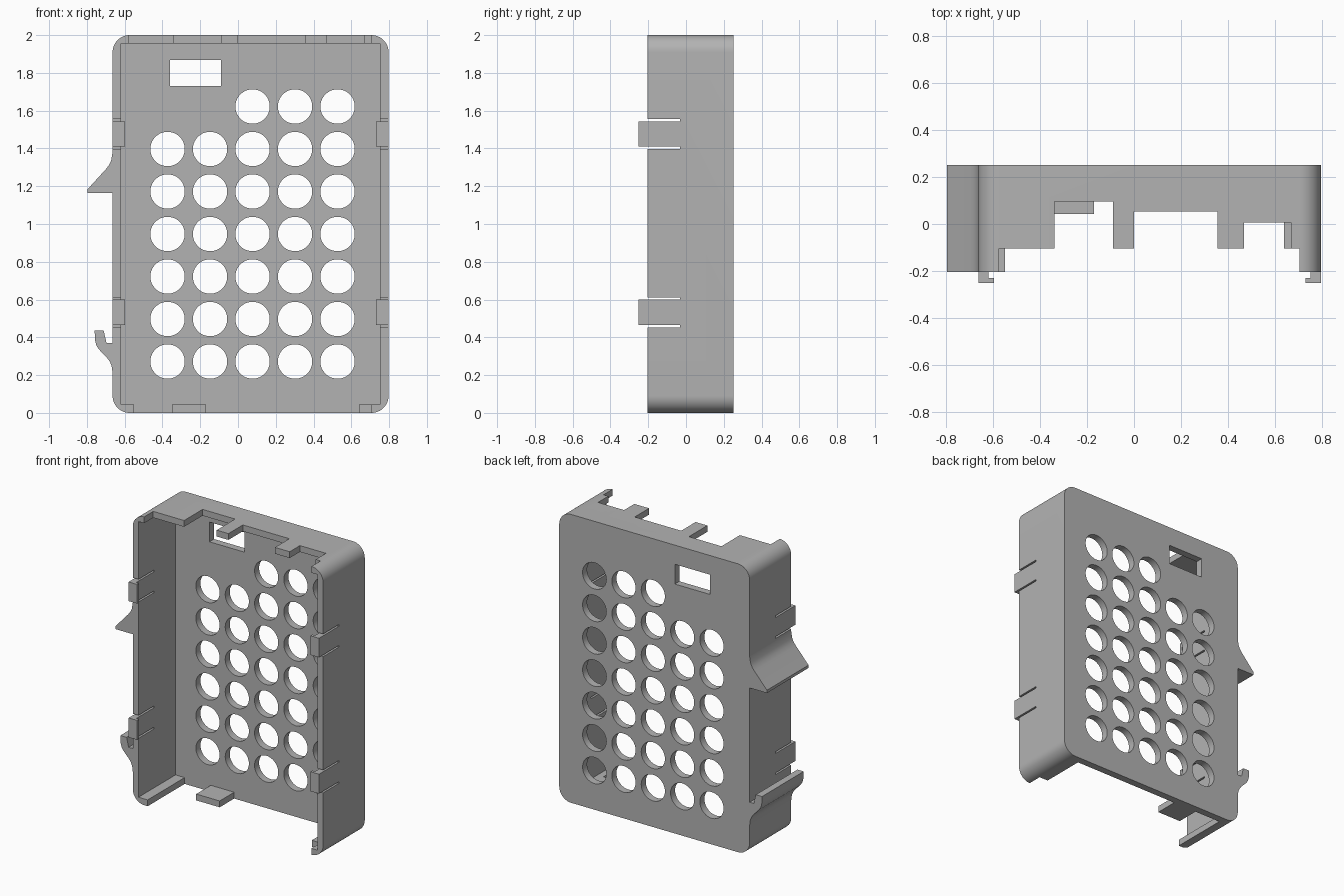
import bpy, bmesh, math
from mathutils import Vector

if "Cube" in bpy.data.objects:
    bpy.data.objects.remove(bpy.data.objects["Cube"])

# Overall sizes
LEFT, RIGHT, HEIGHT = -0.664, 0.797, 2.0
FRONT, BACK, TIP = -0.205, 0.251, -0.251
WALL, PANEL, RADIUS = 0.044, 0.05, 0.09
FLOOR = BACK - PANEL
MID = (LEFT + RIGHT) / 2

grey = bpy.data.materials.new("matte grey")
grey.use_nodes = True
colour = (0.45, 0.45, 0.45, 1)
grey.diffuse_color = colour
grey.node_tree.nodes["Principled BSDF"].inputs["Base Color"].default_value = colour


def prism(name, points, start, end, axis):
    """Extrude a flat outline along y (outline in x, z) or z (outline in x, y)."""
    def place(p, t):
        return Vector((p[0], t, p[1])) if axis == "y" else Vector((p[0], p[1], t))
    bm = bmesh.new()
    face = bm.faces.new([bm.verts.new(place(p, start)) for p in points])
    extruded = bmesh.ops.extrude_face_region(bm, geom=[face])["geom"]
    shift = place((0, 0), end - start)
    bmesh.ops.translate(bm, vec=shift,
                        verts=[v for v in extruded if isinstance(v, bmesh.types.BMVert)])
    bmesh.ops.recalc_face_normals(bm, faces=bm.faces)
    mesh = bpy.data.meshes.new(name)
    bm.to_mesh(mesh)
    bm.free()
    mesh.materials.append(grey)
    obj = bpy.data.objects.new(name, mesh)
    bpy.context.collection.objects.link(obj)
    return obj


def rectangle(x1, x2, z1, z2):
    return [(x1, z1), (x2, z1), (x2, z2), (x1, z2)]


def arc(cx, cz, radius, start, sweep, steps):
    return [(cx + radius * math.cos(start + sweep * i / steps),
             cz + radius * math.sin(start + sweep * i / steps)) for i in range(steps + 1)]


def smooth(obj):
    bpy.ops.object.select_all(action="DESELECT")
    obj.select_set(True)
    bpy.context.view_layer.objects.active = obj
    bpy.ops.object.shade_smooth_by_angle(angle=math.radians(30))


def carve(target, cutters):
    """Subtract each cutter, then throw the cutters away."""
    bpy.context.view_layer.objects.active = target
    for cutter in cutters:
        cutter.hide_render = True
        mod = target.modifiers.new("cut", "BOOLEAN")
        mod.operation, mod.solver, mod.object = "DIFFERENCE", "EXACT", cutter
        bpy.ops.object.modifier_apply(modifier=mod.name)
        bpy.data.objects.remove(cutter)


# Case shell: rounded block
corners = [(RIGHT - RADIUS, HEIGHT - RADIUS), (LEFT + RADIUS, HEIGHT - RADIUS),
           (LEFT + RADIUS, RADIUS), (RIGHT - RADIUS, RADIUS)]
outline = []
for i, (cx, cz) in enumerate(corners):
    outline += arc(cx, cz, RADIUS, i * math.pi / 2, math.pi / 2, 12)
shell = prism("case_shell", outline, FRONT, BACK, "y")

# Open cavity
cutters = [prism("cavity", rectangle(LEFT + WALL, RIGHT - WALL, WALL, HEIGHT - WALL),
                 -0.4, FLOOR, "y")]

# Port openings along the top and bottom walls: (right end x, front edge y) steps
def stepped(start, steps):
    points, x = [(start, -0.4)], start
    for end, y in steps:
        points += [(x, y), (end, y)]
        x = end
    return points + [(x, -0.4)]

top_steps = [(-0.34, -0.105), (-0.09, 0.097), (0, -0.105), (0.357, 0.053),
             (0.47, -0.105), (0.67, 0.007), (0.707, -0.105)]
bottom_steps = [(-0.35, FLOOR), (-0.17, 0.042), (0.64, FLOOR), (0.707, -0.105)]
cutters.append(prism("top_ports", stepped(-0.577, top_steps), 1.9, 2.1, "z"))
cutters.append(prism("bottom_ports", stepped(-0.55, bottom_steps), -0.1, 0.1, "z"))

# Vent holes and the rectangular window in the back panel
for row in range(7):
    for col in range(5):
        if row == 6 and col < 2:
            continue
        circle = arc(-0.373 + col * 0.225, 0.272 + row * 0.225, 0.091, 0, math.tau, 48)[:-1]
        cutters.append(prism("vent", circle, 0.15, 0.3, "y"))
cutters.append(prism("window", rectangle(-0.36, -0.09, 1.73, 1.867), 0.15, 0.3, "y"))

# Relief slots beside each snap clip
clip_spans = [(0.465, 0.6), (1.41, 1.543)]
for low, high in clip_spans:
    for z1, z2 in ((low - 0.012, low), (high, high + 0.012)):
        for x in (LEFT, RIGHT):
            cutters.append(prism("slot", rectangle(x - 0.07, x + 0.07, z1, z2),
                                 -0.4, -0.033, "y"))
carve(shell, cutters)
smooth(shell)

# Snap clips: a neck on the wall edge with a lip pointing inwards
for side, edge, sign in (("right", LEFT, 1), ("left", RIGHT, -1)):
    for place, (low, high) in zip(("lower", "upper"), clip_spans):
        steps = [(0, FRONT), (0, TIP), (0.066, TIP), (0.066, -0.23),
                 (WALL, -0.23), (WALL, FRONT)]
        prism(f"{side}_{place}_clip", [(edge + sign * x, y) for x, y in steps],
              low, high, "z")

# Side ledge and hook running the full depth of the case
ledge = [(LEFT, 1.163), (-0.797, 1.163), (-0.797, 1.183), (-0.7, 1.29),
         (-0.683, 1.312), (-0.671, 1.338), (LEFT, 1.38)]
smooth(prism("side_ledge", ledge, FRONT, BACK, "y"))
hook = [(LEFT, 0.37), (-0.696, 0.37), (-0.711, 0.435), (-0.759, 0.435),
        (-0.757, 0.385), (-0.751, 0.36), (-0.738, 0.338), (-0.694, 0.292),
        (-0.679, 0.272), (-0.669, 0.248), (LEFT, 0.21)]
smooth(prism("side_hook", hook, FRONT, BACK, "y"))
